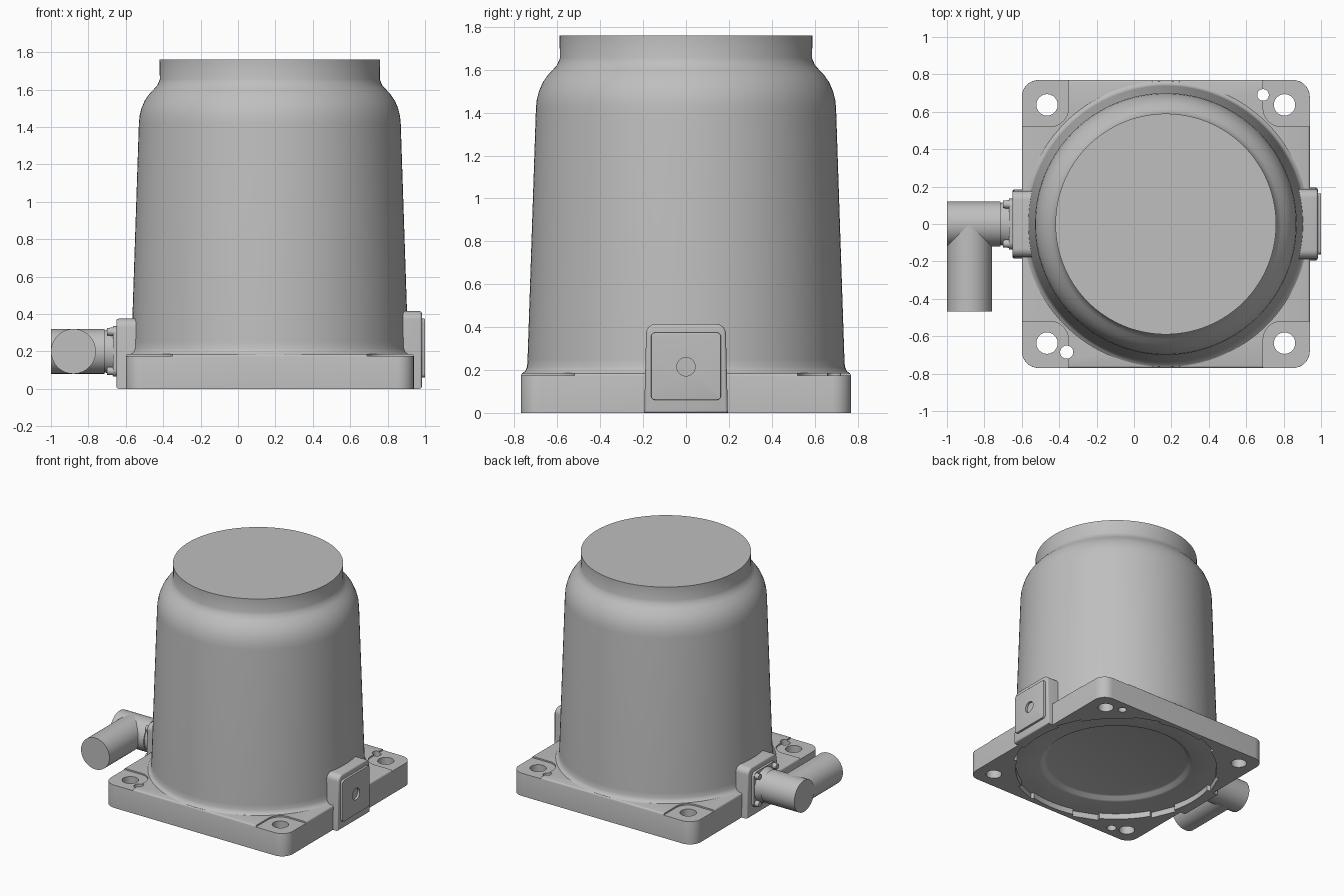
import bpy, bmesh
from math import radians, cos, sin, pi
from mathutils import Matrix, Vector

cube = bpy.data.objects.get("Cube")
if cube:
    bpy.data.objects.remove(cube, do_unlink=True)

grey = bpy.data.materials.new("light_grey")
grey.use_nodes = True
GREY = (0.52, 0.52, 0.52, 1)
grey.diffuse_color = GREY
next(n for n in grey.node_tree.nodes if n.type == 'BSDF_PRINCIPLED').inputs["Base Color"].default_value = GREY

CX = 0.17      # centre of the housing along x
PIPE_Z = 0.2   # height of the cable connector axis


def finish(name, bm):
    bmesh.ops.recalc_face_normals(bm, faces=bm.faces)
    mesh = bpy.data.meshes.new(name)
    bm.to_mesh(mesh)
    bm.free()
    mesh.materials.append(grey)
    ob = bpy.data.objects.new(name, mesh)
    bpy.context.collection.objects.link(ob)
    return ob


def activate(ob):
    bpy.ops.object.select_all(action='DESELECT')
    ob.select_set(True)
    bpy.context.view_layer.objects.active = ob


def box(name, lo, hi, radius=0.0, axis=2, keep=lambda p: True, rim=0.0, rim_face=None, taper=0.0):
    """Box with rounded edges along one axis, and a small round on one face rim."""
    lo, hi = Vector(lo), Vector(hi)
    bm = bmesh.new()
    bmesh.ops.create_cube(bm, size=1)
    for v in bm.verts:
        top = v.co.z > 0
        v.co = Vector([(lo[i] + hi[i]) / 2 + v.co[i] * (hi[i] - lo[i]) for i in range(3)])
        if top and taper:
            v.co.y -= taper if v.co.y > 0 else -taper
    if radius:
        edges = [e for e in bm.edges
                 if abs((e.verts[0].co - e.verts[1].co).normalized()[axis]) > 0.9
                 and keep((e.verts[0].co + e.verts[1].co) / 2)]
        bmesh.ops.bevel(bm, geom=edges, offset=radius, segments=8, profile=0.5, affect='EDGES')
    if rim:
        bm.normal_update()
        edges = {e for f in bm.faces if f.normal.dot(Vector(rim_face)) > 0.9 for e in f.edges
                 if e.calc_face_angle(0) > 0.8}
        bmesh.ops.bevel(bm, geom=list(edges), offset=rim, segments=3, profile=0.5, affect='EDGES')
    return finish(name, bm)


def rod(name, start, end, r1, r2=None, sides=64):
    start, end = Vector(start), Vector(end)
    d = end - start
    bm = bmesh.new()
    bmesh.ops.create_cone(bm, cap_ends=True, segments=sides, radius1=r1,
                          radius2=r1 if r2 is None else r2, depth=d.length)
    turn = d.to_track_quat('Z', 'Y').to_matrix().to_4x4()
    bmesh.ops.transform(bm, matrix=Matrix.Translation((start + end) / 2) @ turn, verts=bm.verts)
    return finish(name, bm)


def lathe(name, profile, steps=128):
    bm = bmesh.new()
    vs = [bm.verts.new((r, 0, z)) for r, z in profile]
    es = [bm.edges.new(p) for p in zip(vs, vs[1:])]
    bmesh.ops.spin(bm, geom=vs + es, cent=(0, 0, 0), axis=(0, 0, 1), angle=2 * pi, steps=steps)
    bmesh.ops.remove_doubles(bm, verts=bm.verts, dist=1e-5)
    bmesh.ops.translate(bm, vec=(CX, 0, 0), verts=bm.verts)
    return finish(name, bm)


def cut(ob, cutters):
    activate(ob)
    for c in cutters:
        m = ob.modifiers.new("cut", 'BOOLEAN')
        m.operation, m.solver, m.object = 'DIFFERENCE', 'EXACT', c
        bpy.ops.object.modifier_apply(modifier=m.name)


parts = []

# Tapered housing with rounded shoulder, neck and foot fillet
parts.append(lathe("housing", [
    (0, 0.165), (0.77, 0.165), (0.764, 0.185), (0.75, 0.195), (0.741, 0.215), (0.739, 0.25),
    (0.70, 1.42), (0.696, 1.46), (0.686, 1.5), (0.669, 1.54), (0.645, 1.575), (0.617, 1.605),
    (0.602, 1.622), (0.594, 1.64), (0.588, 1.655), (0.59, 1.76), (0, 1.76)]))

# Square base plate
base = box("base_plate", (CX - 0.77, -0.77, 0), (CX + 0.77, 0.77, 0.185), 0.09,
           rim=0.012, rim_face=(0, 0, 1))

# Mounting pads on both sides
left_pad = box("left_pad", (0.82, -0.195, 0), (0.983, 0.195, 0.415), 0.045, axis=0,
               keep=lambda p: p.z > 0.2, rim=0.012, rim_face=(1, 0, 0), taper=0.01)
right_pad = box("right_pad", (-0.65, -0.185, 0), (-0.48, 0.185, 0.375), 0.045, axis=0,
                keep=lambda p: p.z > 0.2, rim=0.012, rim_face=(-1, 0, 0), taper=0.01)

# Underside cavity with a deeper dish and notches around its rim
cavity = lathe("cavity_cutter", [(0, -0.05), (0.735, -0.05), (0.735, 0.045), (0.56, 0.045),
                                 (0.545, 0.05), (0.525, 0.07), (0.51, 0.075), (0, 0.075)], 96)
notches = []
for i in range(8):
    n = box("notch_cutter", (0.68, -0.1, -0.05), (0.755, 0.1, 0.045))
    n.data.transform(Matrix.Translation((CX, 0, 0)) @ Matrix.Rotation(radians(22.5 + 45 * i), 4, 'Z'))
    notches.append(n)

# Corner pockets, bolt holes and locating pin holes
pockets, holes = [], []
for sx in (-1, 1):
    for sy in (-1, 1):
        xs = sorted((CX + sx * 0.52, CX + sx * 0.9))
        ys = sorted((sy * 0.52, sy * 0.9))
        pockets.append(box("pocket_cutter", (xs[0], ys[0], 0.174), (xs[1], ys[1], 0.3), 0.1,
                           keep=lambda p: abs(p.y) < 0.6 and abs(p.x - CX) < 0.6))
        x, y = CX + sx * 0.635, sy * 0.637
        holes.append(rod("hole_cutter", (x, y, -0.1), (x, y, 0.3), 0.057, sides=48))
for x, y, r in ((0.69, 0.69, 0.031), (-0.36, -0.685, 0.035)):
    holes.append(rod("pin_cutter", (x, y, -0.1), (x, y, 0.3), r, sides=32))

cut(base, pockets + holes + [cavity] + notches)
for pad in (left_pad, right_pad):
    cut(pad, [cavity])
parts += [base, left_pad, right_pad]

# Raised cover on the left pad with a round socket
cover = box("left_cover", (0.975, -0.163, 0.06), (1.0, 0.163, 0.375), 0.02, axis=0,
            rim=0.004, rim_face=(1, 0, 0))
socket = rod("socket_cutter", (0.95, 0, 0.215), (1.1, 0, 0.215), 0.043, sides=48)
cut(cover, [socket])
parts.append(cover)

# Angled cable connector: flange, collar, elbow tubes
parts.append(box("connector_flange", (-0.668, -0.135, PIPE_Z - 0.135), (-0.64, 0.135, PIPE_Z + 0.135),
                 0.04, axis=0))
parts.append(rod("connector_collar", (-0.66, 0, PIPE_Z), (-0.73, 0, PIPE_Z), 0.132, 0.105))
parts.append(rod("connector_tube", (-0.715, 0, PIPE_Z), (-1.0, 0, PIPE_Z), 0.12))
parts.append(rod("outlet_tube", (-0.88, 0, PIPE_Z), (-0.88, -0.468, PIPE_Z), 0.12))

# Flange screws
for sy in (-1, 1):
    for sz in (-1, 1):
        y, z = sy * 0.105, PIPE_Z + sz * 0.105
        parts.append(rod("flange_screw", (-0.65, y, z), (-0.70, y, z), 0.024, 0.02, sides=20))

for c in [cavity, socket] + notches + pockets + holes:
    bpy.data.objects.remove(c, do_unlink=True)

# Smooth the curved surfaces, keep edges crisp
for ob in parts:
    activate(ob)
    bpy.ops.object.shade_smooth_by_angle(angle=radians(32))
